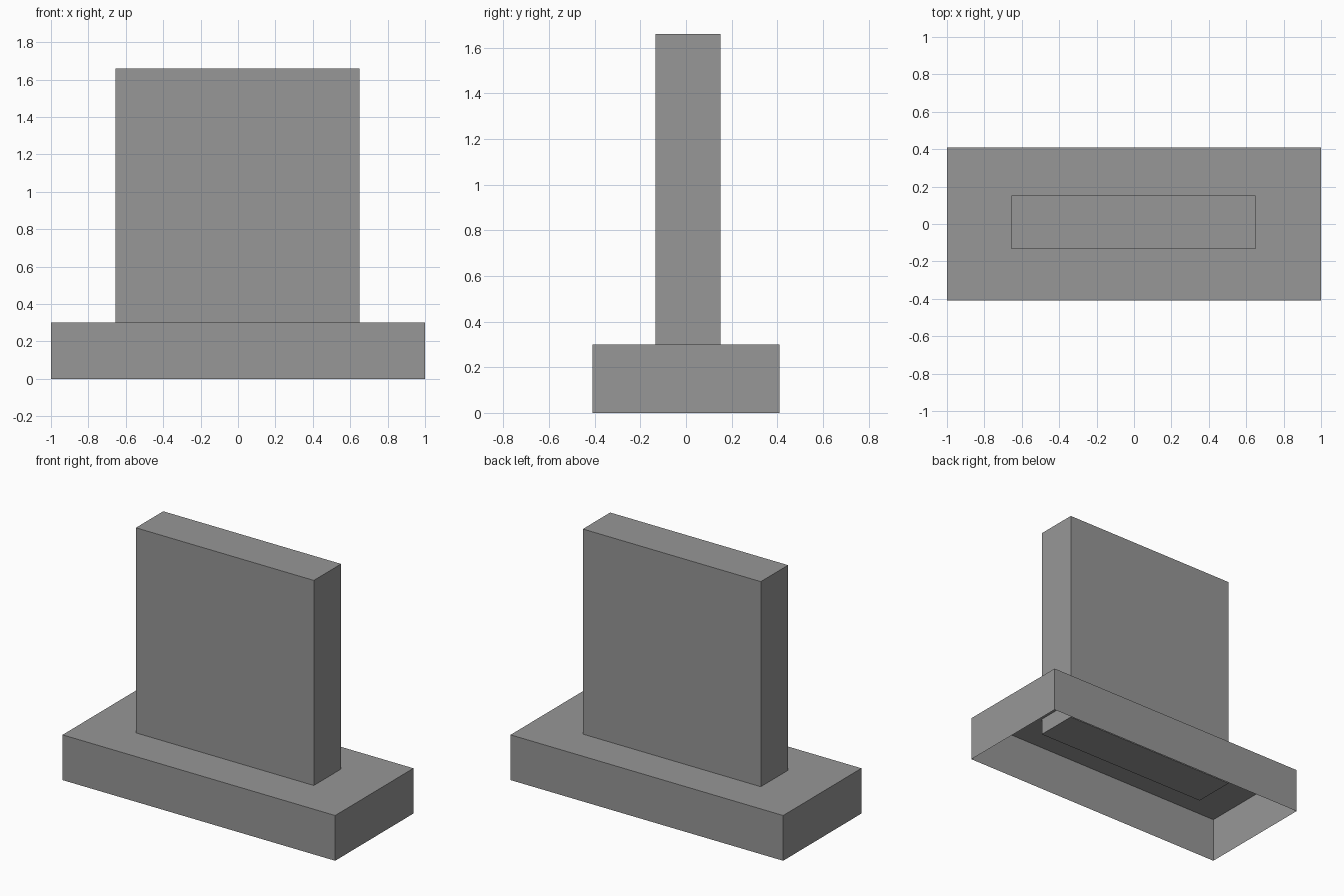
import bpy
import bmesh
from mathutils import Vector

cube = bpy.data.objects.get("Cube")
if cube:
    bpy.data.objects.remove(cube, do_unlink=True)

# Single plain grey
grey = bpy.data.materials.new("mid_grey")
grey.use_nodes = True
colour = (0.31, 0.31, 0.31, 1)
grey.diffuse_color = colour
grey.node_tree.nodes["Principled BSDF"].inputs["Base Color"].default_value = colour


def box(name, low, high, open_bottom=False):
    """Flat-shaded box between two corners, optionally without its underside."""
    low, high = Vector(low), Vector(high)
    bm = bmesh.new()
    bmesh.ops.create_cube(bm, size=1)
    bmesh.ops.scale(bm, vec=high - low, verts=bm.verts)
    bmesh.ops.translate(bm, vec=(low + high) / 2, verts=bm.verts)
    bm.normal_update()
    if open_bottom:
        under = [f for f in bm.faces if f.normal.z < -0.5]
        bmesh.ops.delete(bm, geom=under, context="FACES_ONLY")
    mesh = bpy.data.meshes.new(name)
    bm.to_mesh(mesh)
    bm.free()
    mesh.materials.append(grey)
    obj = bpy.data.objects.new(name, mesh)
    bpy.context.collection.objects.link(obj)
    return obj


# Hollow plinth, open underneath
box("base", (-1, -0.41, 0), (1, 0.41, 0.3), open_bottom=True)

# Upright slab, sunk a little way through the top of the plinth
box("upright_slab", (-0.655, -0.134, 0.19), (0.65, 0.152, 1.66))
